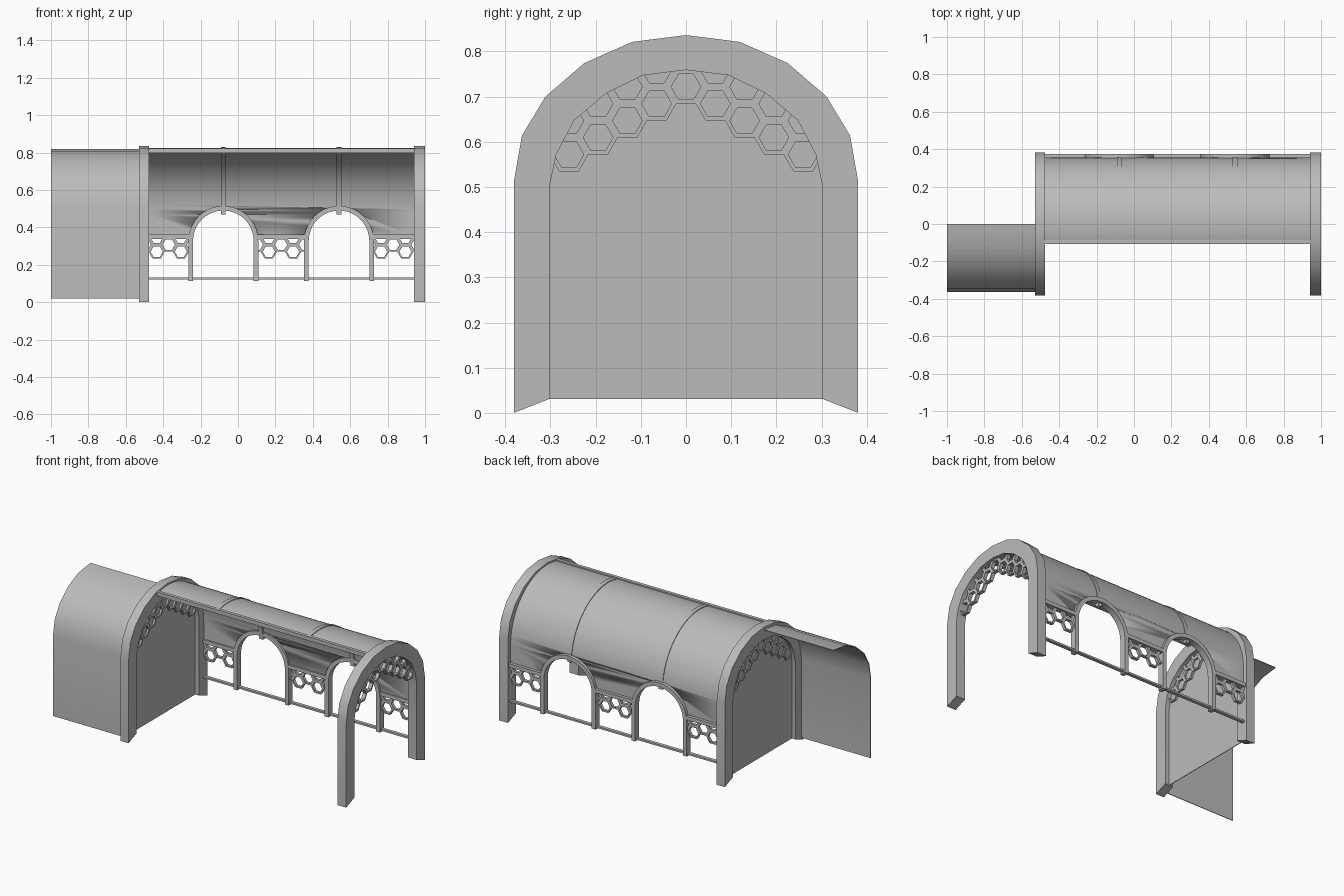
import bpy
import bmesh
from math import sin, cos, pi, radians
from mathutils import Vector

cube = bpy.data.objects.get("Cube")
if cube:
    bpy.data.objects.remove(cube, do_unlink=True)

grey = bpy.data.materials.new("plain grey")
grey.use_nodes = True
TONE = (0.5, 0.5, 0.5, 1)
grey.diffuse_color = TONE
grey.node_tree.nodes["Principled BSDF"].inputs["Base Color"].default_value = TONE


def slab(name, polys, axis, start, end, clips=()):
    """Flat 2D polygons, trimmed by (point, normal) lines, extruded along x or y."""
    def place(u, v, d=0.0):
        return Vector((d, u, v)) if axis == "x" else Vector((u, d, v))

    bm = bmesh.new()
    for poly in polys:
        bm.faces.new([bm.verts.new(place(u, v, start)) for u, v in poly])
    bmesh.ops.remove_doubles(bm, verts=bm.verts, dist=0.0005)
    for point, normal in clips:
        bmesh.ops.bisect_plane(bm, geom=bm.verts[:] + bm.edges[:] + bm.faces[:],
                               plane_co=place(*point), plane_no=place(*normal),
                               clear_outer=True)
    if end != start:
        grown = bmesh.ops.extrude_face_region(bm, geom=bm.faces[:], use_keep_orig=True)
        moved = [g for g in grown["geom"] if isinstance(g, bmesh.types.BMVert)]
        bmesh.ops.translate(bm, verts=moved, vec=place(0, 0, end - start))
    bmesh.ops.recalc_face_normals(bm, faces=bm.faces)
    return finish(name, bm)


def finish(name, bm):
    mesh = bpy.data.meshes.new(name)
    bm.to_mesh(mesh)
    bm.free()
    mesh.materials.append(grey)
    obj = bpy.data.objects.new(name, mesh)
    bpy.context.collection.objects.link(obj)
    bpy.ops.object.select_all(action="DESELECT")
    obj.select_set(True)
    bpy.context.view_layer.objects.active = obj
    bpy.ops.object.shade_smooth_by_angle(angle=radians(30))
    return obj


def box(name, x, y, z):
    return slab(name, [[(x[0], z[0]), (x[1], z[0]), (x[1], z[1]), (x[0], z[1])]], "y", *y)


def arc(cx, cz, r, a0, a1, n):
    return [(cx + r * cos(a0 + (a1 - a0) * i / n), cz + r * sin(a0 + (a1 - a0) * i / n))
            for i in range(n + 1)]


def mirrored(half):
    return half + [(-y, z) for y, z in reversed(half[:-1])]


def hex_rings(cells):
    """Quads forming one flat hexagonal ring per cell centre."""
    quads = []
    for cx, cz in cells:
        out = arc(cx, cz, HEX, 0, 2 * pi, 6)
        inn = arc(cx, cz, HEX * 0.76, 0, 2 * pi, 6)
        quads += [[out[i], out[i + 1], inn[i + 1], inn[i]] for i in range(6)]
    return quads


HEX = 0.0432
COL, ROW = HEX * 1.5, HEX * 3 ** 0.5

# End arches: half profiles from foot to crown
outer_half = [(.381, 0), (.381, .512), (.363, .614), (.311, .70), (.225, .774), (.119, .821), (0, .836)]
inner_half = [(.302, .031), (.302, .501), (.287, .572), (.248, .647), (.177, .707), (.095, .747), (0, .759)]
outer, inner = mirrored(outer_half), mirrored(inner_half)

# Lattice under each arch, trimmed to the inner curve
cells = [(i * COL, .7215 - abs(i) * ROW / 2) for i in range(-4, 5)]
cells += [(y, z + ROW) for y, z in cells if y]
trims = []
for (y0, z0), (y1, z1) in zip(inner, inner[1:]):
    trims.append(((y0, z0), (z1 - z0, y0 - y1)))

for side, x0, x1 in (("right", -.53, -.475), ("left", .94, 1.0)):
    slab(side + "_arch", [outer + inner[::-1]], "x", x0, x1)
    mid = (x0 + x1) / 2
    slab(side + "_arch_lattice", hex_rings(cells), "x", mid - .01, mid + .012, trims)

# Closing wall in the right arch
slab("end_wall", [inner], "x", -.506, -.502)

# Half tunnel beyond the wall, a thin front shell
skin = [(-(a * .78 + c * .22), b * .78 + d * .22)
        for (a, b), (c, d) in zip(outer_half, inner_half)]
skin[0] = (skin[0][0], .02)
thin = [(y + .004 if y else 0, z - (.004 if z > .6 else 0)) for y, z in skin]
slab("half_tunnel", [skin + thin[::-1]], "x", -1.0, -.53)

# Canopy over the middle: round roof running down into the back wall
AXIS_Z, R = .47, .355
FRONT = pi / 2 + .285


def canopy_profile(r_out, r_in, bottom):
    a = arc(0, AXIS_Z, r_out, 0, FRONT, 24)
    b = arc(0, AXIS_Z, r_in, 0, FRONT, 24)
    if bottom < AXIS_Z:
        a.insert(0, (r_out, bottom))
        b.insert(0, (r_in, bottom))
    return a + b[::-1]


canopy = slab("canopy", [canopy_profile(R, R - .008, .355)], "x", -.475, .94)

# Doorways: openings, frames and roof ribs above them
DOORS = (-.0785, .54)
DOOR_Z, DOOR_R = .328, .187


def door_path(cx, r, foot):
    return [(cx + r, foot)] + arc(cx, DOOR_Z, r, 0, pi, 20) + [(cx - r, foot)]


for n, cx in enumerate(DOORS, 1):
    cutter = slab("door_cutter", [door_path(cx, DOOR_R - .012, .1)], "y", .25, .45)
    cutter.hide_render = True
    cut = canopy.modifiers.new("doorway", "BOOLEAN")
    cut.operation, cut.solver, cut.object = "DIFFERENCE", "EXACT", cutter
    bpy.context.view_layer.objects.active = canopy
    bpy.ops.object.modifier_apply(modifier=cut.name)
    bpy.data.objects.remove(cutter, do_unlink=True)

    frame = door_path(cx, DOOR_R, .113) + door_path(cx, DOOR_R - .025, .113)[::-1]
    slab(f"door_frame_{n}", [frame], "y", .335, .373)
    slab(f"roof_rib_{n}", [canopy_profile(R + .004, R - .02, .5)], "x", cx - .013, cx + .013)

# Front eave beam and low back rail
box("eave_beam", (-.475, .94), (-.106, -.086), (.798, .822))
box("low_rail", (-.475, .94), (.345, .365), (.121, .132))

# Back panels between the doorways: top ledge plus lattice
edges = [-.475]
for cx in DOORS:
    edges += [cx - DOOR_R + .01, cx + DOOR_R - .01]
edges.append(.94)
centres = (-.37, .23, .83)
for n in range(3):
    x0, x1 = edges[2 * n], edges[2 * n + 1]
    box(f"panel_ledge_{n + 1}", (x0, x1), (.338, .373), (.338, .361))
    cells = []
    for i in range(-2, 3):
        x = centres[n] + i * COL
        cells += [(x, .27), (x, .27 + ROW)] if i % 2 else [(x, .27 + ROW / 2)]
    slab(f"panel_lattice_{n + 1}", hex_rings(cells), "y", .346, .364,
         [((x0, 0), (-1, 0)), ((x1, 0), (1, 0)), ((0, .35), (0, 1))])
